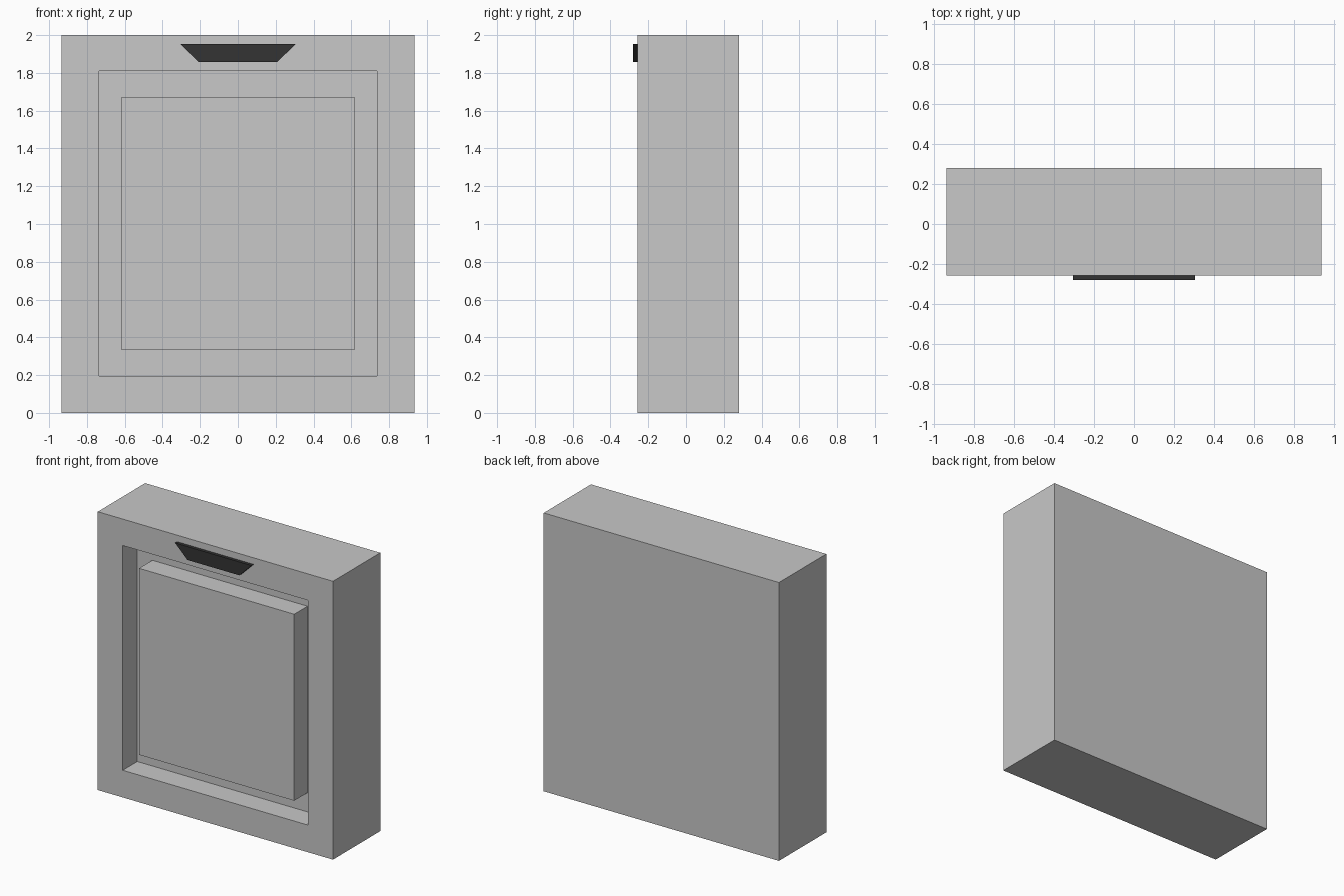
import bpy, bmesh

if "Cube" in bpy.data.objects:
    bpy.data.objects.remove(bpy.data.objects["Cube"])

FRONT, BACK = -0.257, 0.28
FLOOR, PANEL = -0.092, -0.243


def material(name, v):
    m = bpy.data.materials.new(name)
    m.diffuse_color = (v, v, v, 1)
    m.use_nodes = True
    m.node_tree.nodes["Principled BSDF"].inputs["Base Color"].default_value = m.diffuse_color
    return m


def rect(w, z0, z1):
    return [(-w, z0), (w, z0), (w, z1), (-w, z1)]


def finish(name, bm, mat):
    bmesh.ops.recalc_face_normals(bm, faces=bm.faces)
    me = bpy.data.meshes.new(name)
    bm.to_mesh(me)
    bm.free()
    me.materials.append(mat)
    ob = bpy.data.objects.new(name, me)
    bpy.context.collection.objects.link(ob)
    return ob


def loop(bm, pts, y):
    return [bm.verts.new((x, y, z)) for x, z in pts]


def bridge(bm, a, b):
    for i in range(4):
        j = (i + 1) % 4
        bm.faces.new((a[i], a[j], b[j], b[i]))


grey = material("light grey", 0.58)
dark = material("dark charcoal", 0.033)

# Body: block with a recessed front, and a raised panel inside the recess
outer, recess, panel = rect(0.935, 0, 2), rect(0.737, 0.195, 1.81), rect(0.617, 0.333, 1.673)
steps = [(outer, BACK), (outer, FRONT), (recess, FRONT),
         (recess, FLOOR), (panel, FLOOR), (panel, PANEL)]
bm = bmesh.new()
loops = [loop(bm, p, y) for p, y in steps]
for a, b in zip(loops, loops[1:]):
    bridge(bm, a, b)
bm.faces.new(loops[0])
bm.faces.new(loops[-1])
finish("body", bm, grey)

# Handle: trapezoid plate above the recess
trapezoid = [(-0.208, 1.857), (0.208, 1.857), (0.305, 1.953), (-0.305, 1.953)]
bm = bmesh.new()
a, b = loop(bm, trapezoid, FRONT), loop(bm, trapezoid, -0.28)
bridge(bm, a, b)
bm.faces.new(a)
bm.faces.new(b)
finish("handle_plate", bm, dark)
